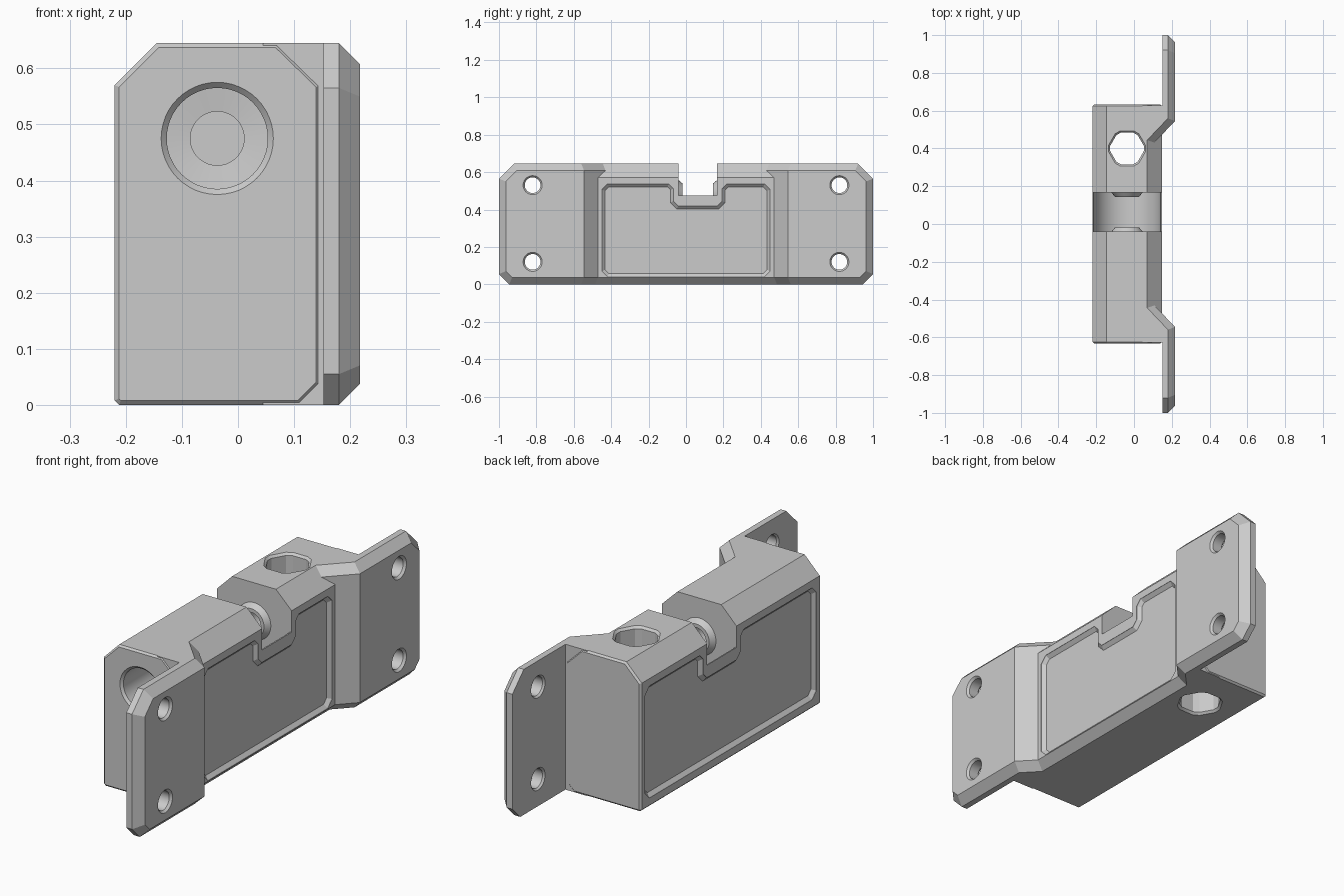
import bpy, bmesh, math

cube = bpy.data.objects.get("Cube")
if cube:
    bpy.data.objects.remove(cube, do_unlink=True)

H = 0.645               # overall height
CX, CZ = -0.037, 0.475  # pivot axis

grey = bpy.data.materials.new("grey_plastic")
grey.use_nodes = True
grey.diffuse_color = (0.6, 0.6, 0.6, 1)
grey.node_tree.nodes["Principled BSDF"].inputs["Base Color"].default_value = (0.6, 0.6, 0.6, 1)


def place(axis, pos, p):
    a, b = p
    return {"x": (pos, a, b), "y": (a, pos, b), "z": (a, b, pos)}[axis]


def circle(r, cu, cv, n=48):
    return [(cu + r * math.cos(math.tau * i / n), cv + r * math.sin(math.tau * i / n))
            for i in range(n)]


def loft(axis, sections):
    """Closed solid through matching outlines stacked along an axis."""
    bm = bmesh.new()
    rings = [[bm.verts.new(place(axis, pos, p)) for p in pts] for pos, pts in sections]
    n = len(rings[0])
    for lo, hi in zip(rings, rings[1:]):
        for i in range(n):
            j = (i + 1) % n
            bm.faces.new((lo[i], lo[j], hi[j], hi[i]))
    caps = [bm.faces.new(rings[0][::-1]), bm.faces.new(rings[-1])]
    bmesh.ops.recalc_face_normals(bm, faces=bm.faces[:])
    return bm, caps


def make(name, bm):
    bmesh.ops.recalc_face_normals(bm, faces=bm.faces[:])
    mesh = bpy.data.meshes.new(name)
    bm.to_mesh(mesh)
    bm.free()
    mesh.materials.append(grey)
    obj = bpy.data.objects.new(name, mesh)
    bpy.context.collection.objects.link(obj)
    return obj


def combine(target, name, bm, operation):
    """Boolean a temporary part into the target."""
    tool = make(name, bm)
    tool.hide_render = True
    mod = target.modifiers.new(name, "BOOLEAN")
    mod.operation, mod.solver, mod.object = operation, "EXACT", tool
    bpy.context.view_layer.objects.active = target
    bpy.ops.object.modifier_apply(modifier=mod.name)
    bpy.data.objects.remove(tool, do_unlink=True)


# Main block with chamfered shoulders and softened end rims
profile = [(-0.212, 0), (0.11, 0), (0.147, 0.037), (0.147, 0.57), (0.07, H),
           (-0.145, H), (-0.22, 0.57), (-0.22, 0.008)]
bm, caps = loft("y", [(-0.632, profile), (0.632, profile)])
rims = list({e for f in caps for e in f.edges})
bmesh.ops.bevel(bm, geom=rims, offset=0.008, segments=1, affect="EDGES")
body = make("bracket_body", bm)


# Mounting flange: plate plus sloped gusset, with chamfered outer rim
def flange(side):
    plan = [(0.152, 1), (0.217, 1), (0.217, 0.545), (0.055, 0.375),
            (0.045, 0.628), (0.152, 0.628)]
    bm, _ = loft("z", [(0, plan), (H, plan)])
    for z, size in ((0, 0.055), (H, 0.08)):
        corner = [e for e in bm.edges
                  if all(v.co.y > 0.99 and abs(v.co.z - z) < 0.001 for v in e.verts)]
        bmesh.ops.bevel(bm, geom=corner, offset=size, segments=1, affect="EDGES")
    rim = []
    for e in bm.edges:
        low, high = sorted(v.co.x for v in e.verts)
        inner_fold = all(v.co.y < 0.55 for v in e.verts) and low > 0.21
        if high > 0.21 and (low > 0.21 or low < 0.1) and not inner_fold:
            rim.append(e)
    bmesh.ops.bevel(bm, geom=rim, offset=0.037, segments=1, affect="EDGES")
    for v in bm.verts:
        v.co.y *= side
    return bm


for side in (-1, 1):
    combine(body, "flange", flange(side), "UNION")

# Slot with a round floor for the wheel
SLOT = (-0.04, 0.166)
arc = [(CX + 0.178 * math.cos(t), CZ + 0.178 * math.sin(t))
       for t in (math.pi * (1 + i / 32) for i in range(33))]
slot = arc + [(0.3, CZ), (0.3, 0.8), (-0.4, 0.8), (-0.4, CZ)]
combine(body, "slot_cutter", loft("y", [(y, slot) for y in SLOT])[0], "DIFFERENCE")

# Tapered bosses on both slot walls
for wall, d in zip(SLOT, (1, -1)):
    rings = [(wall - d * 0.01, 0.082), (wall, 0.082), (wall + d * 0.022, 0.064)]
    bm, _ = loft("y", [(y, circle(r, CX, CZ)) for y, r in rings])
    combine(body, "boss", bm, "UNION")

# Stepped pivot bore, entered from the front end
bore = [(-0.64, 0.108), (-0.622, 0.09), (-0.3, 0.09), (-0.295, 0.048), (0.28, 0.048)]
bm, _ = loft("y", [(y, circle(r, CX, CZ)) for y, r in bore])
combine(body, "bore_cutter", bm, "DIFFERENCE")


# Vertical hexagonal hole with blunted corners
def hexagon(s):
    pts = []
    for k in range(6):
        for off in (-9, 9):
            t = math.radians(60 * k + off)
            pts.append((CX + 0.09 * s * math.cos(t), 0.4 + 0.09 * s * math.sin(t)))
    return pts


levels = [(-0.01, 1.22), (0.01, 1), (H - 0.01, 1), (H + 0.01, 1.22)]
combine(body, "hex_cutter", loft("z", [(z, hexagon(s)) for z, s in levels])[0], "DIFFERENCE")

# Screw holes in the flanges
for y in (-0.82, 0.82):
    for z in (0.12, 0.53):
        sink = [(0.142, 0.058), (0.16, 0.042), (0.207, 0.042), (0.227, 0.06)]
        bm, _ = loft("x", [(x, circle(r, y, z, 32)) for x, r in sink])
        combine(body, "screw_cutter", bm, "DIFFERENCE")


# Sunken side panels that step down around the slot
def panel(half, x_out, x_face):
    c, lo, hi, k, mid = 0.063, 0.04, 0.537, 0.03, 0.42
    outline = [(-half, lo + k), (-half + k, lo), (half - k, lo), (half, lo + k),
               (half, hi - k), (half - k, hi)]
    notch = [(0.155, hi), (0.13, hi - 0.025), (0.13, mid + 0.025), (0.105, mid)]
    outline += [(c + a, z) for a, z in notch] + [(c - a, z) for a, z in notch[::-1]]
    outline += [(-half + k, hi), (-half, hi - k)]
    bm, caps = loft("x", [(x_out, outline), (x_face, outline)])
    bmesh.ops.inset_individual(bm, faces=[caps[1]], thickness=0.018, depth=0.015)
    return bm


combine(body, "panel_cutter", panel(0.45, 0.2, 0.146), "DIFFERENCE")
combine(body, "panel_cutter", panel(0.6, -0.3, -0.219), "DIFFERENCE")

# Smooth the round holes, keep the edges crisp
body.select_set(True)
bpy.context.view_layer.objects.active = body
bpy.ops.object.shade_smooth_by_angle(angle=math.radians(25))
